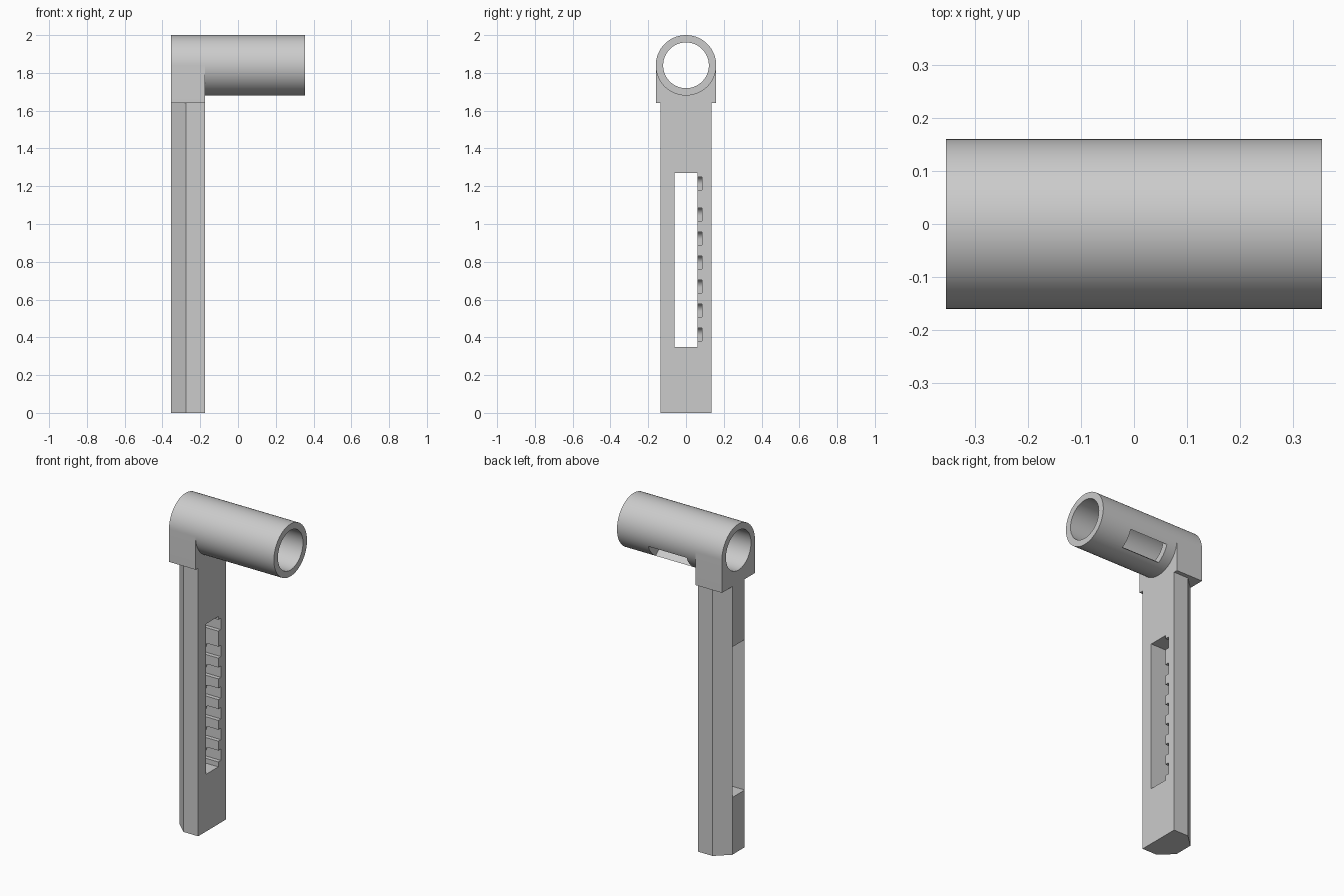
import bpy, bmesh
from math import sin, cos, pi, radians
from mathutils import Vector, Matrix

if "Cube" in bpy.data.objects:
    bpy.data.objects.remove(bpy.data.objects["Cube"])

grey = bpy.data.materials.new("light_grey")
grey.use_nodes = True
grey.diffuse_color = (0.6, 0.6, 0.6, 1)
grey.node_tree.nodes["Principled BSDF"].inputs["Base Color"].default_value = grey.diffuse_color

LEFT, INNER, RIGHT = -0.355, -0.175, 0.355   # ends of the collar and tube along x
AXIS_Z, RADIUS, BORE = 1.84, 0.16, 0.121
SLOT = 0.06                                  # half width of the slot


def prism(name, points, place, low, high):
    """Extrude a 2D profile; place(u, v, depth) gives the 3D point."""
    bm = bmesh.new()
    ends = [[bm.verts.new(place(u, v, d)) for u, v in points] for d in (low, high)]
    for ring in ends:
        bm.faces.new(ring)
    for i in range(len(points)):
        j = (i + 1) % len(points)
        bm.faces.new((ends[0][i], ends[0][j], ends[1][j], ends[1][i]))
    bmesh.ops.recalc_face_normals(bm, faces=bm.faces)
    mesh = bpy.data.meshes.new(name)
    bm.to_mesh(mesh)
    bm.free()
    obj = bpy.data.objects.new(name, mesh)
    bpy.context.collection.objects.link(obj)
    mesh.materials.append(grey)
    return obj


def along_x(y, z, d): return (d, y, z)
def along_y(x, z, d): return (x, d, z)
def along_z(x, y, d): return (x, y, d)


def arc(radius, start, end, steps, cu=0, cv=0):
    angles = [start + (end - start) * i / steps for i in range(steps + 1)]
    return [(cu + radius * cos(a), cv + radius * sin(a)) for a in angles]


def box(u0, u1, v0, v1):
    return [(u0, v0), (u1, v0), (u1, v1), (u0, v1)]


def cut(obj, cutter):
    mod = obj.modifiers.new("cut", "BOOLEAN")
    mod.operation, mod.solver, mod.object = "DIFFERENCE", "EXACT", cutter
    bpy.context.view_layer.objects.active = obj
    bpy.ops.object.modifier_apply(modifier=mod.name)


# Collar: rounded top and square bottom
collar = prism("collar", arc(RADIUS, 0, pi, 48, 0, AXIS_Z)
               + [(-RADIUS, 1.64), (RADIUS, 1.64)], along_x, LEFT, INNER)

# Tube continuing from the collar
tube = prism("tube", arc(RADIUS, 0, 2 * pi, 96, 0, AXIS_Z)[:-1], along_x, INNER, RIGHT)

# Bore through collar and tube
bore = prism("bore_cutter", arc(BORE, 0, 2 * pi, 96, 0, AXIS_Z)[:-1], along_x, -0.5, 0.5)
cut(collar, bore)
cut(tube, bore)

# Window low on the back of the tube
window = prism("window_cutter", box(0.05, 0.25, -0.055, 0.055), along_x, -0.11, 0.15)
window.data.transform(Matrix.Translation(Vector((0, 0, AXIS_Z))) @ Matrix.Rotation(radians(-40), 4, "X"))
cut(tube, window)

# Post with two chamfered outer edges
post = prism("post", [(INNER, -0.135), (INNER, 0.135), (-0.275, 0.135), (LEFT, SLOT),
                      (LEFT, -SLOT), (-0.275, -0.135)], along_z, 0, 1.64)

# Slot through the post
slot = prism("slot_cutter", box(-SLOT - 0.001, SLOT, 0.35, 1.27), along_x, -0.5, 0)
cut(post, slot)

# Notches along one side of the slot, rounded at the inner top
cutters = [bore, window, slot]
for bottom in [1.18] + [0.38 + 0.127 * i for i in range(6)]:
    back, top = INNER - 0.1, bottom + 0.07
    profile = [(back, bottom), (-0.1, bottom), (-0.1, top)]
    profile += arc(0.04, pi / 2, pi, 8, back + 0.04, top - 0.04)
    notch = prism("notch_cutter", profile, along_y, 0.03, 0.085)
    cut(post, notch)
    cutters.append(notch)

for cutter in cutters:
    bpy.data.objects.remove(cutter)

# Smooth the round surfaces, keep the edges sharp
bpy.ops.object.select_all(action="DESELECT")
for obj in (collar, tube, post):
    obj.select_set(True)
bpy.context.view_layer.objects.active = post
bpy.ops.object.shade_smooth_by_angle(angle=radians(30))
